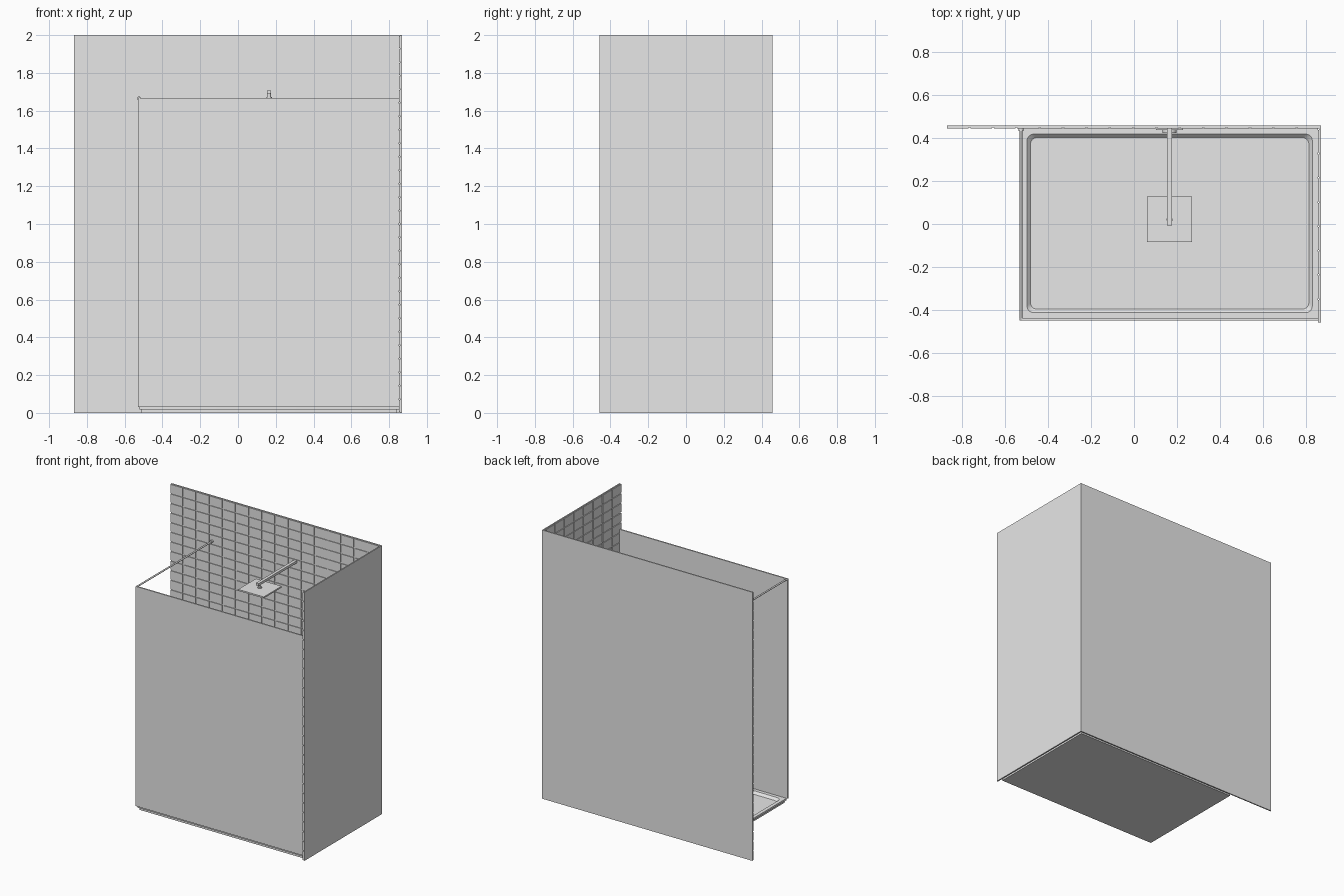
import bpy, bmesh, math
from mathutils import Matrix, Vector

if "Cube" in bpy.data.objects:
    bpy.data.objects.remove(bpy.data.objects["Cube"])

grey = bpy.data.materials.new("light grey")
grey.use_nodes = True
grey.diffuse_color = (0.8, 0.8, 0.8, 1)
grey.node_tree.nodes["Principled BSDF"].inputs["Base Color"].default_value = (0.8, 0.8, 0.8, 1)


def finish(name, bm, smooth=False):
    bmesh.ops.recalc_face_normals(bm, faces=bm.faces)
    mesh = bpy.data.meshes.new(name)
    bm.to_mesh(mesh)
    bm.free()
    mesh.materials.append(grey)
    ob = bpy.data.objects.new(name, mesh)
    bpy.context.collection.objects.link(ob)
    if smooth:
        bpy.ops.object.select_all(action="DESELECT")
        ob.select_set(True)
        bpy.context.view_layer.objects.active = ob
        bpy.ops.object.shade_smooth_by_angle(angle=math.radians(35))
    return ob


def add_box(bm, low, high):
    low, high = Vector(low), Vector(high)
    size = high - low
    bmesh.ops.create_cube(bm, size=1, matrix=Matrix.Translation((low + high) / 2)
                          @ Matrix.Diagonal((*size, 1)))


def box(name, low, high):
    bm = bmesh.new()
    add_box(bm, low, high)
    return finish(name, bm)


def rod(name, start, end, radius, sides=20):
    start, end = Vector(start), Vector(end)
    axis = end - start
    turn = axis.to_track_quat("Z", "Y").to_matrix().to_4x4()
    bm = bmesh.new()
    bmesh.ops.create_cone(bm, cap_ends=True, segments=sides, radius1=radius, radius2=radius,
                          depth=axis.length,
                          matrix=Matrix.Translation((start + end) / 2) @ turn)
    return finish(name, bm, True)


def repeat(ob, step, count):
    mod = ob.modifiers.new("repeat", "ARRAY")
    mod.use_relative_offset = False
    mod.use_constant_offset = True
    mod.constant_offset_displace = step
    mod.count = count


# Walls: a thin slab each, faced with a grid of tiles
X0, X1, Y0, Y1, HEIGHT = -0.867, 0.867, -0.457, 0.457, 2.0
SLAB, FACE, GAP = 0.009, 0.005, 0.008
ROWS, COLUMNS, SIDE_COLUMNS = 28, 16, 8
box("back_wall", (X0, Y1 - SLAB, 0), (X1, Y1, HEIGHT))
box("side_wall", (X1 - SLAB, Y0, 0), (X1, Y1 - SLAB, HEIGHT))

tile_h = HEIGHT / ROWS
tile_w = (X1 - X0) / COLUMNS
tiles = box("back_wall_tiles", (X0, Y1 - SLAB - FACE, GAP / 2),
            (X0 + tile_w - GAP, Y1 - SLAB, tile_h - GAP / 2))
repeat(tiles, (tile_w, 0, 0), COLUMNS)
repeat(tiles, (0, 0, tile_h), ROWS)

tile_d = (Y1 - SLAB - FACE - Y0) / SIDE_COLUMNS
tiles = box("side_wall_tiles", (X1 - SLAB - FACE, Y0, GAP / 2),
            (X1 - SLAB, Y0 + tile_d - GAP, tile_h - GAP / 2))
repeat(tiles, (0, tile_d, 0), SIDE_COLUMNS)
repeat(tiles, (0, 0, tile_h), ROWS)


# Tray: rounded rectangles lofted from the foot, over the rim and down to the basin
def rounded_loop(bm, inset, radius, z):
    left, right, front, back = -0.522 + inset, 0.853 - inset, -0.437 + inset, 0.443 - inset
    corners = [(right, back, -1, -1), (left, back, 1, -1), (left, front, 1, 1), (right, front, -1, 1)]
    loop = []
    for i, (x, y, sx, sy) in enumerate(corners):
        for k in range(7):
            a = (i + k / 6) * math.pi / 2
            loop.append(bm.verts.new((x + sx * radius + radius * math.cos(a),
                                      y + sy * radius + radius * math.sin(a), z)))
    return loop


bm = bmesh.new()
sections = [(0.010, 0.003, 0), (0.010, 0.003, 0.018), (0, 0.003, 0.018), (0, 0.003, 0.032),
            (0.026, 0.03, 0.032), (0.029, 0.03, 0.029), (0.042, 0.03, 0.014)]
loops = [rounded_loop(bm, *s) for s in sections]
for a, b in zip(loops, loops[1:]):
    for i in range(len(a)):
        j = (i + 1) % len(a)
        bm.faces.new((a[i], a[j], b[j], b[i]))
bm.faces.new(loops[0])
bm.faces.new(loops[-1])
finish("shower_tray", bm, True)

# Drain: a cover ringed by small studs
CX, CY = 0.165, 0.305
rod("drain_cover", (CX, CY, 0.001), (CX, CY, 0.016), 0.055, 40)
bm = bmesh.new()
for i in range(20):
    a = i * math.tau / 20
    bmesh.ops.create_cone(bm, cap_ends=True, segments=10, radius1=0.006, radius2=0.006, depth=0.008,
                          matrix=Matrix.Translation((CX + 0.06 * math.cos(a), CY + 0.06 * math.sin(a), 0.016)))
finish("drain_studs", bm, True)

# Front screen and the bar that braces it to the back wall
WALL = Y1 - SLAB - FACE
box("front_screen", (-0.53, -0.447, 0.031), (0.853, -0.437, 1.667))
rod("brace_bar", (-0.524, -0.447, 1.664), (-0.524, WALL, 1.664), 0.006)
rod("brace_wall_fitting", (-0.524, WALL - 0.012, 1.664), (-0.524, WALL, 1.664), 0.011)

# Overhead shower: square arm, stem, joint and flat head
box("shower_arm", (CX - 0.011, -0.008, 1.69), (CX + 0.011, WALL, 1.708))
rod("shower_stem", (CX, 0.02, 1.662), (CX, 0.02, 1.692), 0.009)
rod("shower_joint", (CX, 0.02, 1.662), (CX, 0.02, 1.672), 0.014)
box("shower_head", (0.06, -0.083, 1.652), (0.27, 0.127, 1.663))

# Wall mixer: plate and control
box("mixer_plate", (CX - 0.063, WALL - 0.008, 1.0), (CX + 0.063, WALL, 1.126))
rod("mixer_control", (CX, WALL - 0.02, 1.063), (CX, WALL - 0.008, 1.063), 0.033, 32)
